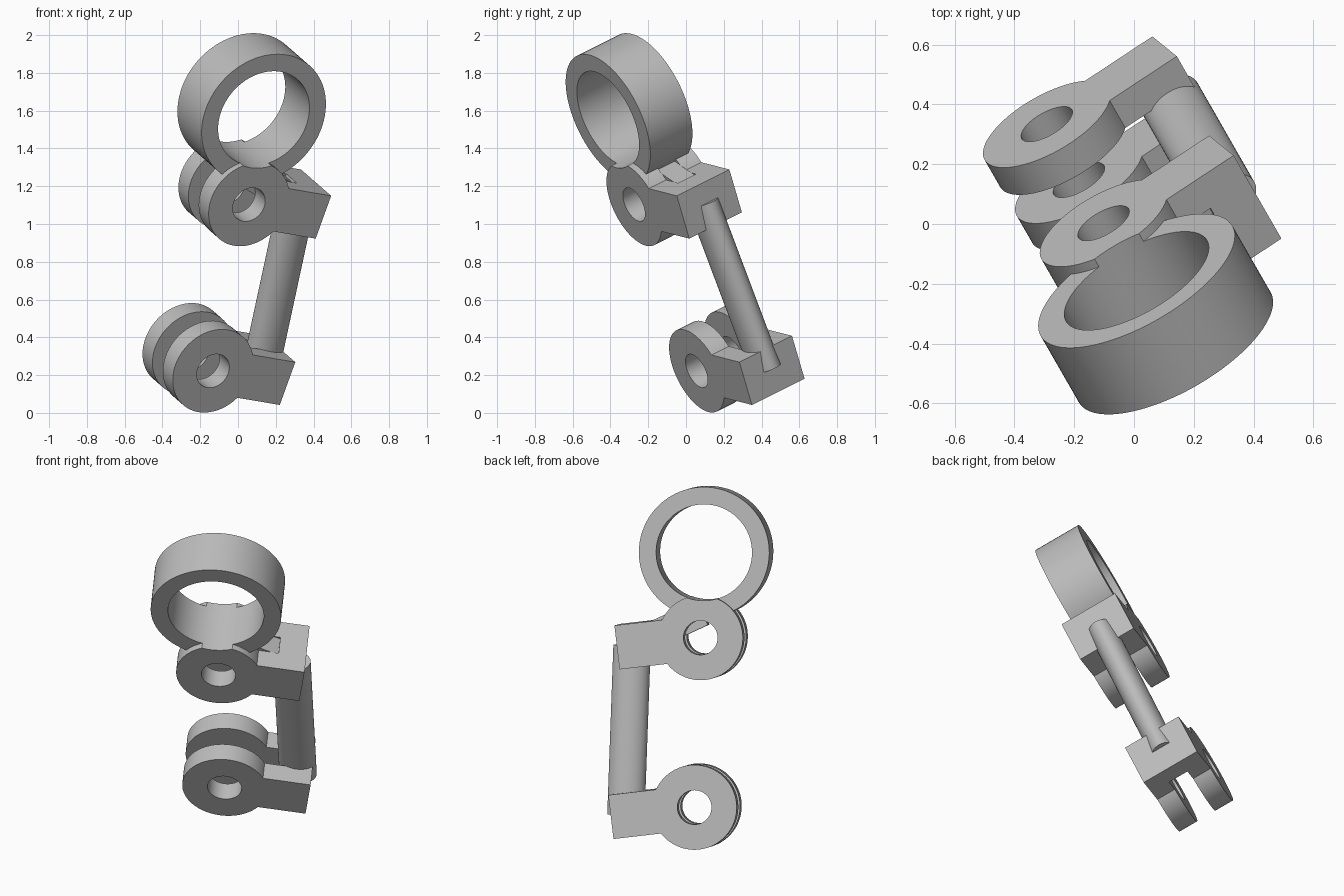
import bpy, bmesh, math
from mathutils import Matrix, Vector

cube = bpy.data.objects.get("Cube")
if cube:
    bpy.data.objects.remove(cube)

grey = bpy.data.materials.new("plain_grey")
grey.use_nodes = True
grey.diffuse_color = (0.5, 0.5, 0.5, 1)
grey.node_tree.nodes["Principled BSDF"].inputs["Base Color"].default_value = (0.5, 0.5, 0.5, 1)

# Tilted frame of the part: u along the arms, n along the pivots, v up the blocks
n = Vector((-0.457, 0.795, 0.398)).normalized()
v = Vector((0.327, -0.263, 0.908))
v = (v - n * v.dot(n)).normalized()
u = n.cross(v)
FRAME = Matrix.Translation((-0.132, 0.056, 0.222)) @ Matrix((u, n, v)).transposed().to_4x4()

THICK = 0.35        # fork width along n
WALL = 0.115        # cheek thickness
DISC = 0.24         # cheek radius
HOLE = 0.097
HALF = 0.125        # half height of the block
END = 0.477         # block end, from the pivot
LEAN = math.radians(-8.8)
SPAN = 0.96         # pivot to pivot
RISE = Vector((math.sin(LEAN), 0, math.cos(LEAN)))
LOWER = Vector((0, 0, 0))
UPPER = RISE * SPAN
RING = UPPER + RISE * 0.482


def finish(name, bm):
    bmesh.ops.recalc_face_normals(bm, faces=bm.faces)
    mesh = bpy.data.meshes.new(name)
    bm.to_mesh(mesh)
    bm.free()
    mesh.materials.append(grey)
    ob = bpy.data.objects.new(name, mesh)
    bpy.context.collection.objects.link(ob)
    ob.matrix_world = FRAME
    return ob


def prism(name, points, n0, n1, at=LOWER):
    """Extrude a (u, v) outline from n0 to n1."""
    bm = bmesh.new()
    face = bm.faces.new([bm.verts.new((a + at.x, n0, b + at.z)) for a, b in points])
    new = bmesh.ops.extrude_face_region(bm, geom=[face])["geom"]
    bmesh.ops.translate(bm, vec=(0, n1 - n0, 0),
                        verts=[g for g in new if isinstance(g, bmesh.types.BMVert)])
    return finish(name, bm)


def arc(r, start=0.0, stop=math.tau, count=96):
    return [(r * math.cos(start + (stop - start) * i / count),
             r * math.sin(start + (stop - start) * i / count)) for i in range(count)]


def select(ob):
    bpy.context.view_layer.update()
    bpy.ops.object.select_all(action='DESELECT')
    ob.select_set(True)
    bpy.context.view_layer.objects.active = ob


def cut(ob, cutter):
    cutter.hide_render = True
    mod = ob.modifiers.new("cut", 'BOOLEAN')
    mod.operation = 'DIFFERENCE'
    mod.solver = 'EXACT'
    mod.object = cutter
    select(ob)
    bpy.ops.object.modifier_apply(modifier=mod.name)
    bpy.data.objects.remove(cutter)


def smooth(ob):
    select(ob)
    bpy.ops.object.shade_smooth_by_angle(angle=math.radians(30))


def bore():
    return prism("bore_cutter", arc(0.272), -1, 1, RING)


# Forks: round cheeks with a pivot hole, joined by a block
def fork(name, at):
    a = math.asin(HALF / DISC)
    outline = arc(DISC, a, math.tau - a, 72)
    outline += [(DISC * math.cos(a), -HALF), (END, -HALF), (END, HALF)]
    ob = prism(name, outline, 0, THICK, at)
    slot = [(-0.4, -0.4), (0.32, -0.4), (0.32, 0.4), (-0.4, 0.4)]
    cut(ob, prism("slot_cutter", slot, WALL, THICK - WALL, at))
    cut(ob, prism("hole_cutter", arc(HOLE, count=48), -0.2, 0.6, at))
    return ob


smooth(fork("lower_fork", LOWER))
upper = fork("upper_fork", UPPER)
cut(upper, bore())
smooth(upper)

# Ring
ring = prism("ring", arc(0.37), 0.037, 0.317, RING)
cut(ring, bore())
smooth(ring)

# Slanted strut between the upper cheeks, tying the ring to the block
along = Vector((math.cos(math.radians(18)), -math.sin(math.radians(18))))
across = Vector((-along.y, along.x))
base = Vector((-0.04, 0.065))
corners = [base, base + along * 0.4, base + along * 0.4 + across * 0.155, base + across * 0.155]
strut = prism("ring_strut", corners, WALL, THICK - WALL, UPPER)
cut(strut, bore())

# Oval post joining the two blocks
bm = bmesh.new()
place = Matrix.Translation(Vector((0.405, 0.18, 0)) + RISE * SPAN / 2)
bmesh.ops.create_cone(bm, cap_ends=True, segments=64, radius1=1, radius2=1, depth=SPAN,
                      matrix=place @ Matrix.Rotation(LEAN, 4, 'Y') @ Matrix.Diagonal((0.106, 0.077, 1, 1)))
smooth(finish("post", bm))
